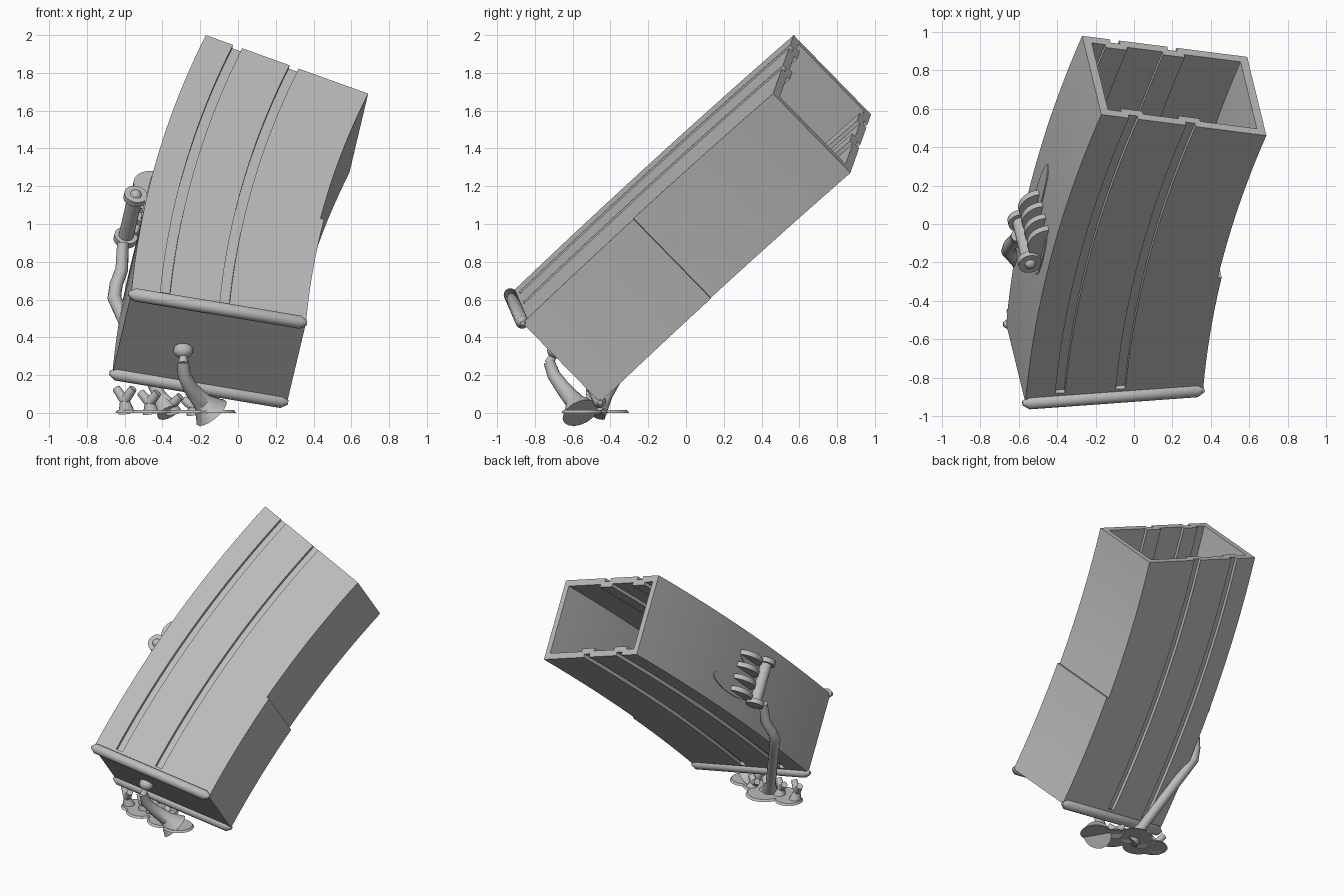
import bpy, bmesh, math
from mathutils import Vector, Matrix

cube = bpy.data.objects.get("Cube")
if cube:
    bpy.data.objects.remove(cube, do_unlink=True)

# Single plain grey
grey = bpy.data.materials.new("plain_grey")
grey.use_nodes = True
grey.diffuse_color = (0.5, 0.5, 0.5, 1)
grey.node_tree.nodes["Principled BSDF"].inputs["Base Color"].default_value = (0.5, 0.5, 0.5, 1)

# Tilted frame of the curved box: across, through its thickness, along its length
ORIGIN = Vector((-0.17, 0.57, 2.0))
ACROSS = Vector((0.934, -0.119, -0.337)).normalized()
THROUGH = Vector((-0.168, 0.689, -0.706)).normalized()
ALONG = ACROSS.cross(THROUGH)
RADIUS, SWEEP, STEP = 7.9, 0.263, 0.1465
WIDTH, DEPTH = 0.92, 0.595


def place(angle, u, t):
    """Point on the bent box: sweep angle, across, through."""
    r = RADIUS - u
    return ORIGIN + ACROSS * (RADIUS - r * math.cos(angle)) - ALONG * r * math.sin(angle) + THROUGH * t


def finish(bm, name, smooth=True):
    bmesh.ops.recalc_face_normals(bm, faces=bm.faces)
    mesh = bpy.data.meshes.new(name)
    bm.to_mesh(mesh)
    bm.free()
    obj = bpy.data.objects.new(name, mesh)
    bpy.context.collection.objects.link(obj)
    mesh.materials.append(grey)
    if smooth:
        bpy.ops.object.select_all(action='DESELECT')
        bpy.context.view_layer.objects.active = obj
        obj.select_set(True)
        bpy.ops.object.shade_smooth_by_angle(angle=math.radians(35))
    return obj


def section(width, inset, groove, half):
    """Rectangular outline with two notches on each broad side."""
    lo, hi = inset, DEPTH - inset
    front = [(inset, lo)]
    for c in (0.18, 0.50):
        front += [(c - half, lo), (c - half, lo + groove), (c + half, lo + groove), (c + half, lo)]
    front.append((width - inset, lo))
    back = [(u, DEPTH - t) for u, t in reversed(front)]
    return front + back


def skin(bm, rings):
    for a, b in zip(rings, rings[1:]):
        for i in range(len(a)):
            j = (i + 1) % len(a)
            bm.faces.new((a[i], a[j], b[j], b[i]))


def rod(name, a, b, r1, r2=None, sides=20):
    a, b = Vector(a), Vector(b)
    d = b - a
    bm = bmesh.new()
    m = Matrix.Translation((a + b) / 2) @ d.to_track_quat('Z', 'Y').to_matrix().to_4x4()
    bmesh.ops.create_cone(bm, cap_ends=True, segments=sides, radius1=r1,
                          radius2=r1 if r2 is None else r2, depth=d.length, matrix=m)
    return finish(bm, name)


def ball(name, centre, size):
    bm = bmesh.new()
    m = Matrix.Translation(centre) @ Matrix.Diagonal((*size, 1))
    bmesh.ops.create_uvsphere(bm, u_segments=20, v_segments=12, radius=1, matrix=m)
    return finish(bm, name)


def tube(name, points, radii):
    """Bent round tube through the points."""
    bm = bmesh.new()
    pts = [Vector(p) for p in points]
    rings = []
    for i, (p, r) in enumerate(zip(pts, radii)):
        d = pts[min(i + 1, len(pts) - 1)] - pts[max(i - 1, 0)]
        side = d.cross(Vector((0, 1, 0.1))).normalized()
        other = d.cross(side).normalized()
        rings.append([bm.verts.new(p + r * (side * math.cos(k * math.tau / 16) + other * math.sin(k * math.tau / 16)))
                      for k in range(16)])
    skin(bm, rings)
    bm.faces.new(rings[0])
    bm.faces.new(rings[-1])
    return finish(bm, name)


# Hollow curved box: outer skin, rim, inner skin with ridges behind the grooves
bm = bmesh.new()
groove_end = SWEEP - 0.007
outer = [(STEP * i / 12, 0.025, WIDTH) for i in range(13)]
outer += [(STEP + (groove_end - STEP) * i / 10, 0.025, WIDTH + 0.02) for i in range(11)]
outer += [(groove_end, 0.0, WIDTH + 0.02), (SWEEP, 0.0, WIDTH + 0.02)]
outer_rings = [[bm.verts.new(place(a, u, t)) for u, t in section(w, 0, g, 0.026)] for a, g, w in outer]
inner_rings = [[bm.verts.new(place(SWEEP * 0.97 * i / 20, u, t)) for u, t in section(WIDTH, 0.045, 0.022, 0.06)]
               for i in range(21)]
skin(bm, list(reversed(inner_rings)) + outer_rings)
bm.faces.new(outer_rings[-1])
bm.faces.new(inner_rings[-1])
finish(bm, "curved_box")

# Round bars along both long edges of the closed end
for label, t in (("front", 0.0), ("back", DEPTH)):
    marks = [place(SWEEP, u, t) for u in (-0.015, 0.02, WIDTH - 0.01, WIDTH + 0.025)]
    tube(label + "_base_bar", marks, (0.012, 0.035, 0.035, 0.012))


# Hinge bracket on the narrow side
def bracket(wd, lift, t):
    angle = math.asin(wd / RADIUS)
    return place(angle, -lift, t)


pin_ends = [bracket(1.19, 0.06, t) for t in (0.13, 0.45)]
rod("hinge_pin", *pin_ends, 0.04)
for label, t in (("front", 0.12), ("back", 0.43)):
    rod(label + "_pin_flange", bracket(1.19, 0.06, t), bracket(1.19, 0.06, t + 0.035), 0.062, sides=28)
ball("pin_cap", pin_ends[0], (0.032, 0.032, 0.032))
for i, t in enumerate((0.14, 0.23, 0.32, 0.41)):
    rod("hinge_lug_%d" % (i + 1), bracket(1.07, -0.015, t), bracket(1.07, -0.015, t + 0.035), 0.105, sides=36)

# Thin oval pads under the bracket
for label, wd, t, length in (("upper", 0.97, 0.41, 0.21), ("lower", 1.14, 0.17, 0.16)):
    bm = bmesh.new()
    rings = []
    for lift in (-0.004, 0.006):
        rings.append([bm.verts.new(bracket(wd + length * math.cos(k * math.tau / 32), lift,
                                           t + 0.06 * math.sin(k * math.tau / 32))) for k in range(32)])
    skin(bm, rings)
    bm.faces.new(rings[1])
    finish(bm, label + "_pad")

# Long support rising to the bracket
tube("long_support",
     [(-0.37, -0.48, 0.0), (-0.42, -0.42, 0.1), (-0.62, -0.18, 0.53), (-0.655, -0.14, 0.61),
      (-0.645, -0.11, 0.68), (-0.615, -0.08, 0.76), (-0.61, -0.06, 0.9)],
     (0.06, 0.035, 0.035, 0.037, 0.035, 0.034, 0.03))

# Short support with a ball tip under the closed end
tube("short_support",
     [(-0.14, -0.56, 0.0), (-0.19, -0.59, 0.06), (-0.25, -0.65, 0.13), (-0.285, -0.7, 0.2), (-0.29, -0.725, 0.27)],
     (0.1, 0.05, 0.04, 0.035, 0.03))
rod("support_neck", (-0.29, -0.725, 0.26), (-0.29, -0.69, 0.33), 0.026, 0.015)
ball("support_tip", (-0.29, -0.69, 0.33), (0.052, 0.045, 0.042))

# Row of forked stubs under the back edge
for i, x in enumerate((-0.6, -0.47, -0.35, -0.24)):
    top = 0.13 - 0.17 * (x + 0.6)
    fork = Vector((x, -0.48, top * 0.5))
    rod("stub_foot_%d" % (i + 1), (x + 0.01, -0.47, 0.0), fork, 0.045, 0.026, 12)
    for side in (-1, 1):
        rod("stub_arm_%d" % (2 * i + (side + 3) // 2), fork, fork + Vector((side * 0.045, -0.03 * side, top * 0.5)),
            0.026, 0.022, 12)

# Flat feet on the ground
for i, (x, y, r) in enumerate(((-0.55, -0.45, 0.1), (-0.46, -0.5, 0.11), (-0.36, -0.43, 0.13),
                               (-0.25, -0.53, 0.12), (-0.12, -0.55, 0.11))):
    rod("foot_pad_%d" % (i + 1), (x, y, 0.0), (x, y, 0.014), r, r * 0.9, 28)
